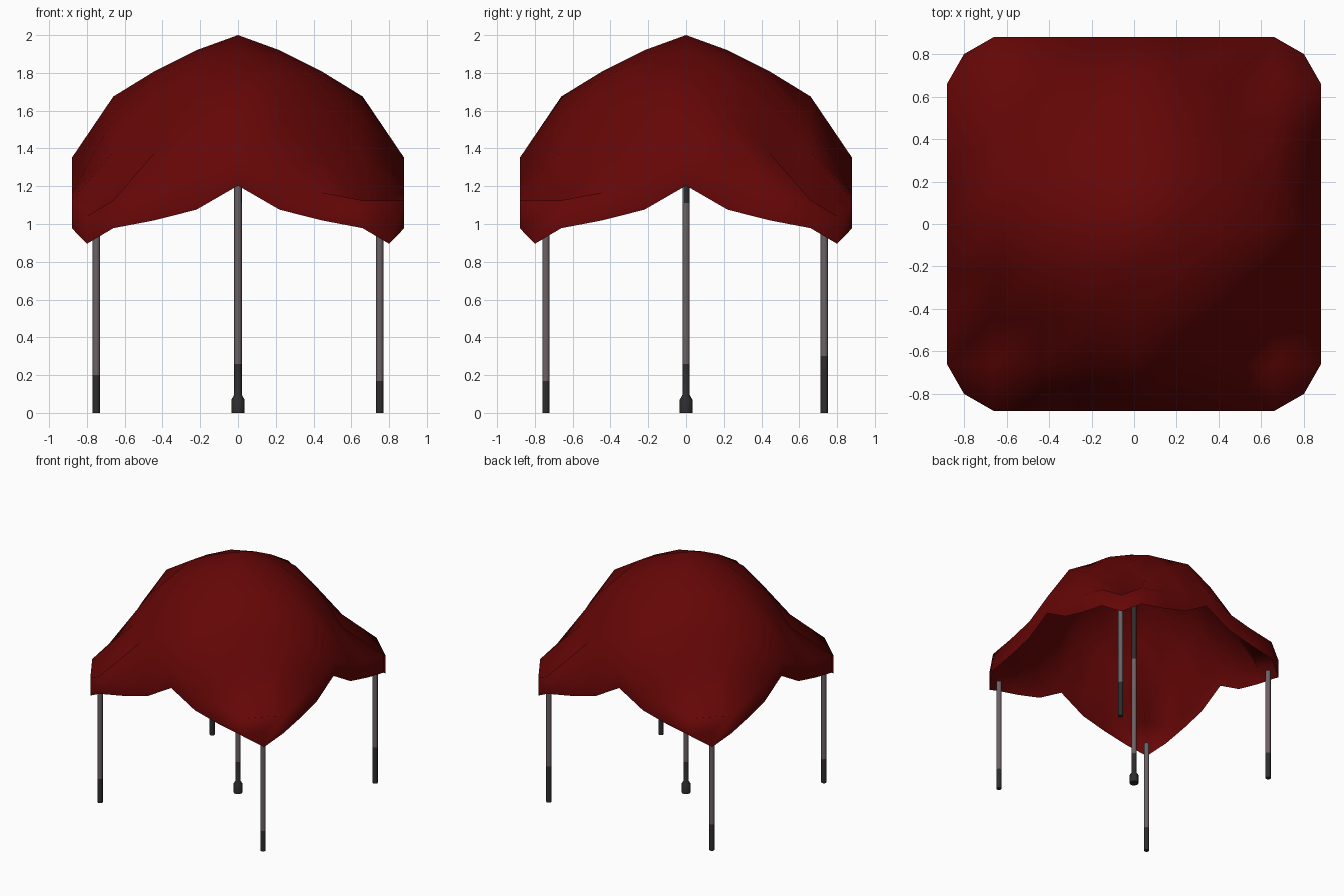
import bpy, bmesh, math

if "Cube" in bpy.data.objects:
    bpy.data.objects.remove(bpy.data.objects["Cube"])


def material(name, rgb):
    m = bpy.data.materials.new(name)
    m.diffuse_color = (*rgb, 1.0)
    m.use_nodes = True
    m.node_tree.nodes["Principled BSDF"].inputs["Base Color"].default_value = m.diffuse_color
    return m


RED = material("red cloth", (0.13, 0.0018, 0.0018))
GREY = material("grey metal", (0.15, 0.12, 0.128))
DARK = material("dark metal", (0.028, 0.025, 0.025))


def finish(name, bm, mats):
    mesh = bpy.data.meshes.new(name)
    bm.normal_update()
    bm.to_mesh(mesh)
    bm.free()
    for m in mats:
        mesh.materials.append(m)
    ob = bpy.data.objects.new(name, mesh)
    bpy.context.collection.objects.link(ob)
    return ob


# Cloth heights by grid distance from the centre (larger index, smaller index)
STEP, N, DROP = 0.22, 4, 0.147
HEIGHT = [
    [2.00],
    [1.92, 1.876],
    [1.81, 1.775, 1.62],
    [1.675, 1.555, 1.38, 1.09],
    [1.35, 1.223, 1.167, 1.125, 1.042],
]

# Canopy: draped square grid with tucked corners and a hanging valance
bm = bmesh.new()
grid = {}
for i in range(-N, N + 1):
    for j in range(-N, N + 1):
        a, b = max(abs(i), abs(j)), min(abs(i), abs(j))
        s = 0.80 / (STEP * N) if b == N else 1.0
        grid[i, j] = bm.verts.new((i * STEP * s, j * STEP * s, HEIGHT[a][b]))
for i in range(-N, N):
    for j in range(-N, N):
        p, q, r, s = grid[i, j], grid[i + 1, j], grid[i + 1, j + 1], grid[i, j + 1]
        bm.faces.new((p, q, r))
        bm.faces.new((p, r, s))
rim = [e for e in bm.edges if e.is_boundary]
hem = bmesh.ops.extrude_edge_only(bm, edges=rim)["geom"]
for v in hem:
    if isinstance(v, bmesh.types.BMVert):
        v.co.z -= DROP
bmesh.ops.recalc_face_normals(bm, faces=bm.faces)
bm.normal_update()
if max(bm.faces, key=lambda f: f.calc_center_median().z).normal.z < 0:
    bmesh.ops.reverse_faces(bm, faces=bm.faces)
for f in bm.faces:
    f.smooth = True
finish("canopy", bm, [RED])


# Poles: turned from a (radius, height) profile, dark where the rule says so
def pole(name, x, y, profile, is_dark, sides=10):
    bm = bmesh.new()
    rings = []
    for r, z in profile:
        rings.append([bm.verts.new((x + r * math.cos(2 * math.pi * k / sides),
                                    y + r * math.sin(2 * math.pi * k / sides), z))
                      for k in range(sides)])
    for lo, hi in zip(rings, rings[1:]):
        for k in range(sides):
            n = (k + 1) % sides
            bm.faces.new((lo[k], lo[n], hi[n], hi[k]))
    bm.faces.new(rings[0][::-1])
    bm.faces.new(rings[-1])
    for f in bm.faces:
        f.material_index = int(is_dark(f.calc_center_median()))
    ob = finish(name, bm, [GREY, DARK])
    bpy.context.view_layer.objects.active = ob
    ob.select_set(True)
    bpy.ops.object.shade_smooth_by_angle(angle=math.radians(40))
    ob.select_set(False)


R = 0.02
for name, x, y, foot in (("front_left_pole", -0.75, -0.742, 0.20),
                         ("front_right_pole", 0.75, -0.742, 0.17),
                         ("back_right_pole", 0.75, 0.732, 0.30),
                         ("back_left_pole", -0.75, 0.732, 0.22)):
    pole(name, x, y, [(R, 0), (R, foot), (R, 0.96)], lambda c, f=foot: c.z < f)

# Centre pole with a wider foot, dark again on the back right side near the top
pole("centre_pole", 0, 0,
     [(0.035, 0), (0.035, 0.07), (R, 0.095), (R, 0.26), (R, 1.11), (R, 1.97)],
     lambda c: c.z < 0.26 or (c.z > 1.11 and c.x + 0.8 * c.y > 0))
